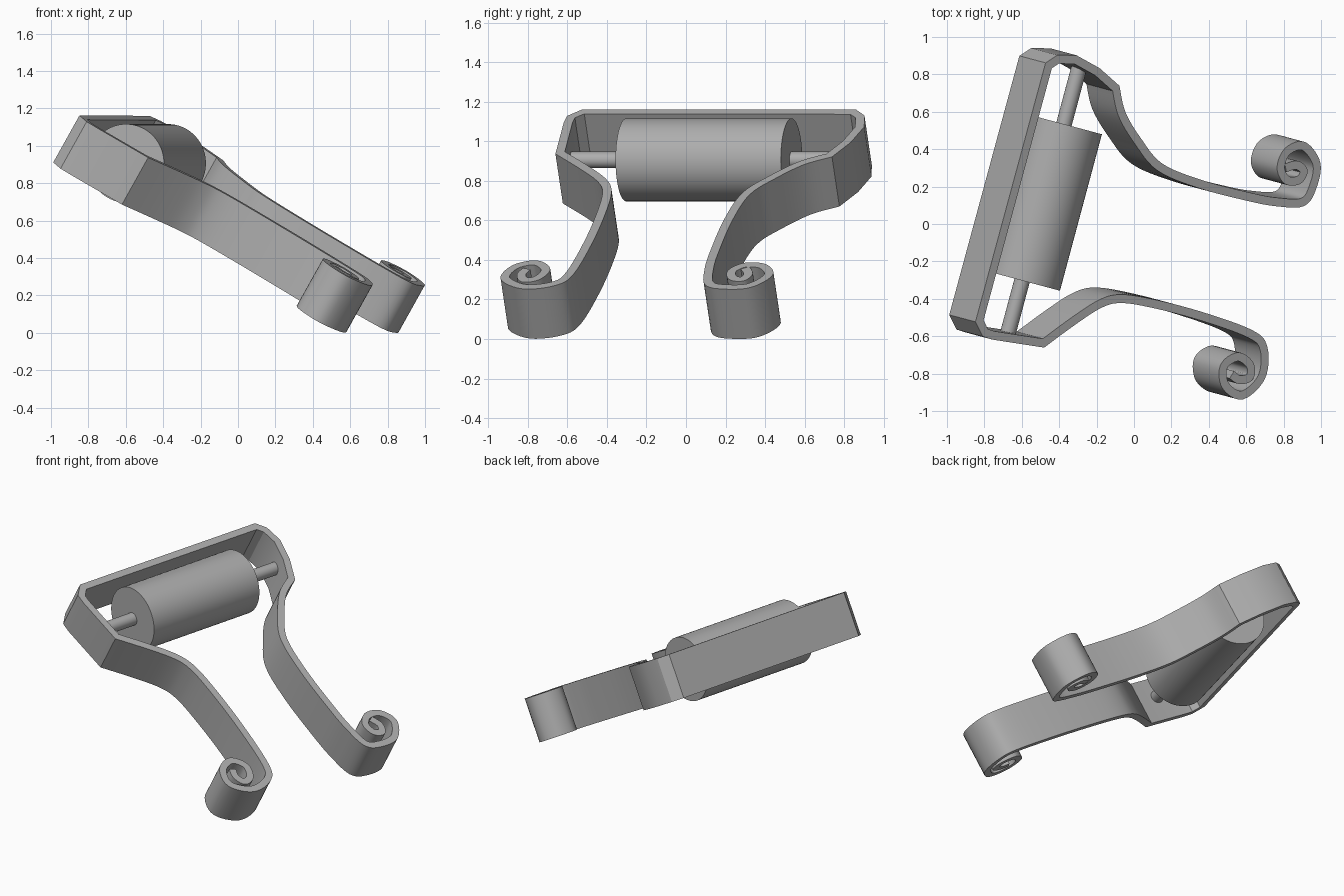
import bpy
import bmesh
from math import radians
from mathutils import Matrix, Vector

cube = bpy.data.objects.get("Cube")
if cube:
    bpy.data.objects.remove(cube, do_unlink=True)

grey = bpy.data.materials.new("plain_grey")
grey.use_nodes = True
colour = (0.42, 0.42, 0.42, 1)
grey.diffuse_color = colour
grey.node_tree.nodes["Principled BSDF"].inputs["Base Color"].default_value = colour

# Whole holder is turned about z and tipped forward
TILT = Matrix.Rotation(radians(-15), 4, "Z") @ Matrix.Rotation(radians(30), 4, "Y")
NORMAL = TILT.to_3x3() @ Vector((0, 0, 1))
TOP_LEVEL = 0.665
BAND_WIDTH = 0.29
BAND_THICKNESS = 0.046


def finish(obj):
    """Give the part its colour and smooth its curved faces."""
    obj.data.materials.append(grey)
    bpy.ops.object.select_all(action="DESELECT")
    obj.select_set(True)
    bpy.context.view_layer.objects.active = obj
    for modifier in list(obj.modifiers):
        bpy.ops.object.modifier_apply(modifier=modifier.name)
    bpy.ops.object.shade_smooth_by_angle(angle=radians(30))


def on_plane(point):
    """Lift a plan point onto the tilted upper edge of the band."""
    x, y = point
    return Vector((x, y, (TOP_LEVEL - NORMAL.x * x - NORMAL.y * y) / NORMAL.z))


def smooth_path(points, steps=6):
    """Run a smooth curve through all the points."""
    p = [points[0], *points, points[-1]]
    path = []
    for a, b, c, d in zip(p, p[1:], p[2:], p[3:]):
        for i in range(steps):
            t = i / steps
            path.append(b + (c - a) * t / 2
                        + (a * 2 - b * 5 + c * 4 - d) * t ** 2 / 2
                        + (b * 3 - a - c * 3 + d) * t ** 3 / 2)
    return path + [points[-1]]


def cylinder(name, radius, length, centre, sides):
    mesh = bpy.data.meshes.new(name)
    bm = bmesh.new()
    bmesh.ops.create_cone(bm, cap_ends=True, segments=sides, radius1=radius,
                          radius2=radius, depth=length)
    bm.transform(TILT @ Matrix.Translation(centre) @ Matrix.Rotation(radians(90), 4, "X"))
    bm.to_mesh(mesh)
    bm.free()
    obj = bpy.data.objects.new(name, mesh)
    bpy.context.collection.objects.link(obj)
    finish(obj)


# Plan of the bent band: two legs ending in scrolls, and the back frame
front_leg = [(-.484, -.637), (-.315, -.513), (-.18, -.427), (-.075, -.4),
             (.085, -.422), (.35, -.49), (.62, -.587), (.694, -.667),
             (.683, -.817), (.58, -.915), (.49, -.865), (.48, -.763),
             (.555, -.71), (.62, -.753), (.62, -.817), (.566, -.833), (.523, -.806)]
back_frame = [(-.75, -.596), (-.795, -.582), (-.826, -.519),
              (-.456, .847), (-.406, .88), (-.313, .879), (-.196, .814)]
rear_leg = [(-.096, .725), (-.064, .587), (.021, .443), (.139, .304),
            (.352, .214), (.62, .144), (.769, .117), (.902, .117),
            (.956, .197), (.977, .32), (.908, .416), (.822, .39),
            (.785, .304), (.817, .235), (.881, .235), (.908, .283),
            (.87, .315), (.811, .299)]

path = smooth_path([on_plane(p) for p in front_leg])[::-1]
path += [on_plane(p) for p in back_frame]
path += smooth_path([on_plane(p) for p in rear_leg])

# Band: a ribbon along the path, thickened evenly to both sides
mesh = bpy.data.meshes.new("scrolled_band")
bm = bmesh.new()
upper = [bm.verts.new(p) for p in path]
lower = [bm.verts.new(p - NORMAL * BAND_WIDTH) for p in path]
for i in range(len(path) - 1):
    bm.faces.new((upper[i], upper[i + 1], lower[i + 1], lower[i]))
bm.to_mesh(mesh)
bm.free()
band = bpy.data.objects.new("scrolled_band", mesh)
bpy.context.collection.objects.link(band)
solid = band.modifiers.new("thickness", "SOLIDIFY")
solid.thickness = BAND_THICKNESS
solid.offset = 0
solid.use_even_offset = True
finish(band)

# Roller on its rod
axis_centre = Vector((-.886, -.014, .535))
cylinder("roller", .21, .866, axis_centre, 64)
cylinder("rod", .042, 1.49, axis_centre, 32)
